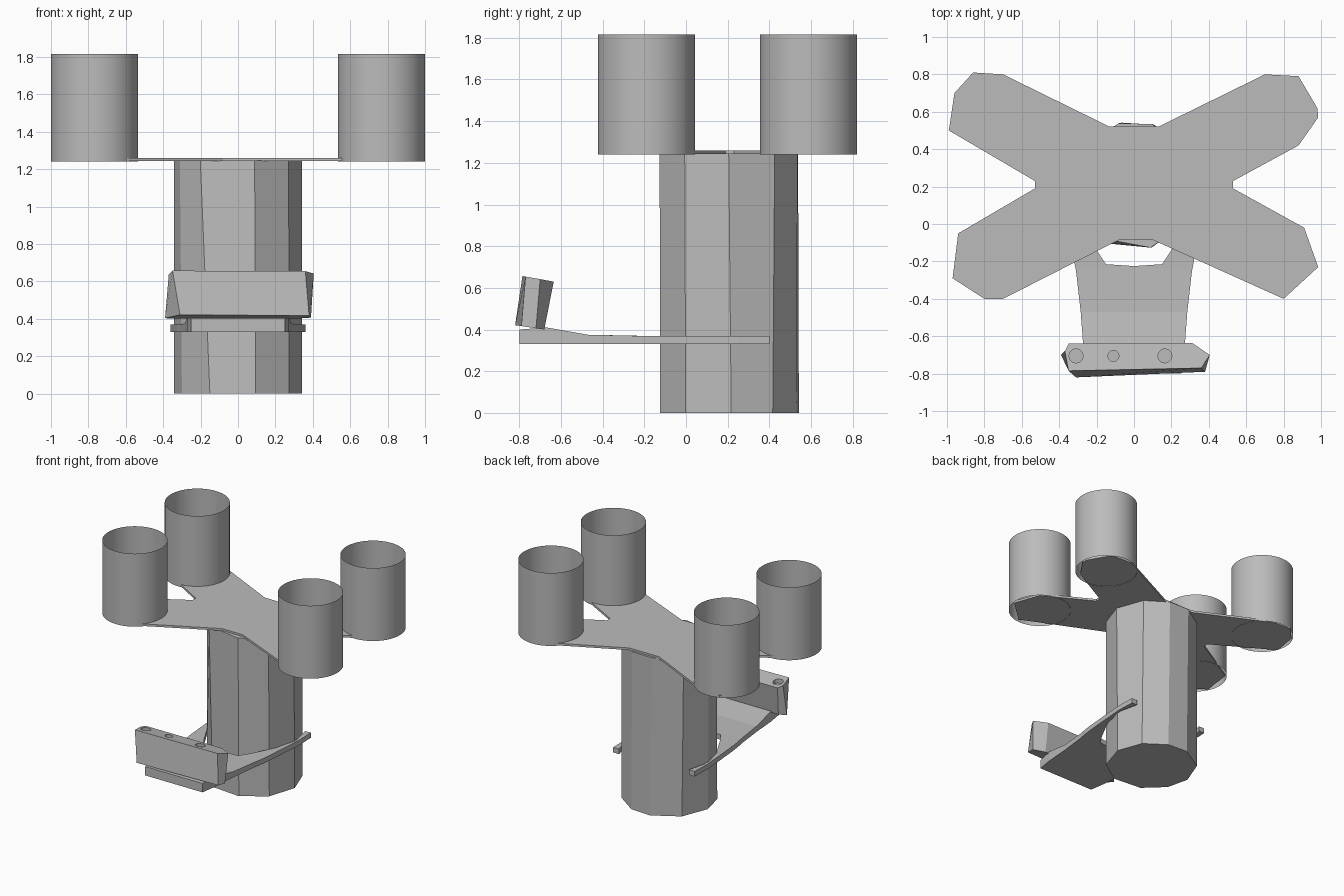
import bpy, bmesh
from math import sin, cos, radians
from mathutils import Vector

cube = bpy.data.objects.get("Cube")
if cube:
    bpy.data.objects.remove(cube)

grey = bpy.data.materials.new("plain_grey")
grey.use_nodes = True
grey.diffuse_color = (0.5, 0.5, 0.5, 1)
grey.node_tree.nodes["Principled BSDF"].inputs["Base Color"].default_value = grey.diffuse_color


def make_object(name, bm):
    bmesh.ops.recalc_face_normals(bm, faces=bm.faces)
    mesh = bpy.data.meshes.new(name)
    bm.to_mesh(mesh)
    bm.free()
    obj = bpy.data.objects.new(name, mesh)
    mesh.materials.append(grey)
    bpy.context.collection.objects.link(obj)
    return obj


def loft(name, lower, upper, capped=True):
    """Join two matching rings of points, with optional end faces."""
    bm = bmesh.new()
    low = [bm.verts.new(p) for p in lower]
    high = [bm.verts.new(p) for p in upper]
    for i in range(len(low)):
        j = (i + 1) % len(low)
        bm.faces.new((low[i], low[j], high[j], high[i]))
    if capped:
        bm.faces.new(low)
        bm.faces.new(high)
    return make_object(name, bm)


def ring(center, radius, z, angles):
    x, y = center
    return [(x + radius * cos(radians(a)), y + radius * sin(radians(a)), z) for a in angles]


# Faceted central column, its edges slightly twisted from bottom to top
AXIS = (0, 0.205)
bottom_angles = (-151, -116, -74, -37, 2, 38, 72, 101, 140, 178)
top_angles = (-155, -126, -75, -38, 0, 40, 74, 104, 142, 180)
loft("column", ring(AXIS, 0.343, 0, bottom_angles), ring(AXIS, 0.343, 1.245, top_angles))

# Flat cross that carries the cups
outline = [(-0.53, 0.23), (-0.99, 0.5), (-0.96, 0.7), (-0.86, 0.81), (-0.7, 0.8),
           (-0.13, 0.52), (0.13, 0.52), (0.7, 0.8), (0.88, 0.79), (0.98, 0.62),
           (0.985, 0.57), (0.88, 0.42), (0.53, 0.23), (0.53, 0.19), (0.91, -0.02),
           (0.985, -0.23), (0.8, -0.4), (0.1, -0.085), (-0.08, -0.085), (-0.7, -0.4),
           (-0.8, -0.4), (-0.97, -0.29), (-0.94, -0.05), (-0.53, 0.19)]
loft("cross_plate", [(x, y, 1.243) for x, y in outline], [(x, y, 1.26) for x, y in outline])

# Four open, thin-walled cups
for side, x in (("right", -0.767), ("left", 0.767)):
    for end, y in (("front", -0.19), ("back", 0.588)):
        circle = range(0, 360, 6)
        cup = loft(f"{end}_{side}_cup", ring((x, y), 0.233, 1.24, circle),
                   ring((x, y), 0.233, 1.815, circle), capped=False)
        for face in cup.data.polygons:
            face.use_smooth = True

# Forked bracket: rows of outer x, outer y, inner x, inner y, top height
rows = [(0.25, -0.8, 0, -0.8, 0.4), (0.27, -0.67, 0, -0.67, 0.41),
        (0.285, -0.47, 0, -0.47, 0.375), (0.31, -0.25, 0, -0.225, 0.37),
        (0.32, -0.2, 0.15, -0.215, 0.37), (0.33, -0.13, 0.2, -0.14, 0.37),
        (0.345, 0.05, 0.3, 0.05, 0.37), (0.36, 0.25, 0.34, 0.25, 0.37),
        (0.355, 0.4, 0.305, 0.4, 0.37)]
bm = bmesh.new()
sections = []
for ox, oy, ix, iy, top in rows:
    sections.append([bm.verts.new(p) for p in
                     ((ox, oy, 0.33), (ox, oy, top), (ix, iy, top), (ix, iy, 0.33))])
for a, b in zip(sections, sections[1:]):
    for i in range(4):
        j = (i + 1) % 4
        on_centre = all(abs(v.co.x) < 0.001 for v in (a[i], a[j], b[i], b[j]))
        if not on_centre:
            bm.faces.new((a[i], a[j], b[j], b[i]))
bm.faces.new(sections[0])
bm.faces.new(sections[-1])
bracket = make_object("forked_bracket", bm)
mirror = bracket.modifiers.new("mirror", "MIRROR")
mirror.use_clip = True

# Leaning control box on the bracket
low = [(-0.39, -0.7), (-0.31, -0.82), (0.38, -0.79), (0.39, -0.72), (0.3, -0.68), (-0.33, -0.68)]
high = [(-0.37, -0.68), (-0.35, -0.785), (0.36, -0.77), (0.405, -0.7), (0.31, -0.635), (-0.35, -0.64)]
box = loft("control_box", [(x, y, 0.4 - 0.15 * (y + 0.68)) for x, y in low],
           [(x, y, 0.63 - 0.18 * (y + 0.635)) for x, y in high])


def cut(target, cutter):
    mod = target.modifiers.new("cut", "BOOLEAN")
    mod.operation = "DIFFERENCE"
    mod.solver = "EXACT"
    mod.object = cutter
    bpy.context.view_layer.objects.active = target
    bpy.ops.object.modifier_apply(modifier=mod.name)
    bpy.data.objects.remove(cutter)


# Round sockets sunk in the top of the box
for x in (-0.31, -0.11, 0.165):
    circle = range(0, 360, 30)
    radius = 0.03 if x == -0.11 else 0.038
    socket = loft("socket_cutter", ring((x, -0.705), radius, 0.615, circle),
                  ring((x, -0.705), radius, 0.7, circle))
    socket.hide_render = True
    cut(box, socket)
